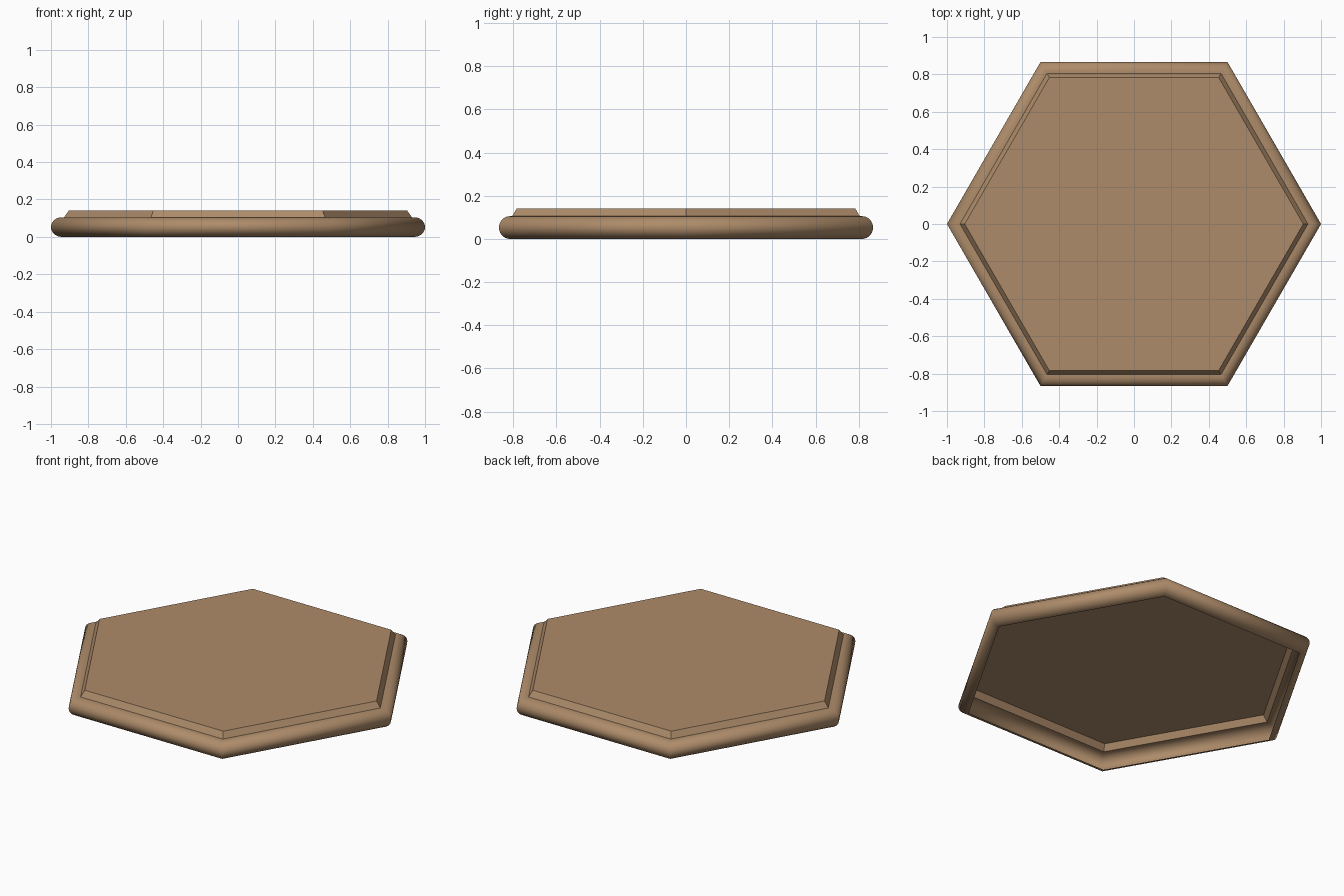
import bpy
import math

if "Cube" in bpy.data.objects:
    bpy.data.objects.remove(bpy.data.objects["Cube"])

SIDES = 6
wood = bpy.data.materials.new("warm brown")
wood.diffuse_color = (0.42, 0.26, 0.143, 1.0)
wood.use_nodes = True
wood.node_tree.nodes["Principled BSDF"].inputs["Base Color"].default_value = wood.diffuse_color


def hex_sweep(name, profile, cap, smooth):
    """Sweep a (radius, height) profile round six corners, as an open shell."""
    verts, faces = [], []
    for r, z in profile:
        for k in range(SIDES):
            a = math.tau * k / SIDES
            verts.append((r * math.cos(a), r * math.sin(a), z))
    for i in range(len(profile) - 1):
        for k in range(SIDES):
            n = (k + 1) % SIDES
            faces.append((i * SIDES + k, i * SIDES + n,
                          (i + 1) * SIDES + n, (i + 1) * SIDES + k))
    if cap:
        last = (len(profile) - 1) * SIDES
        faces.append(tuple(range(last, last + SIDES)))
    mesh = bpy.data.meshes.new(name)
    mesh.from_pydata(verts, [], faces)
    mesh.materials.append(wood)
    for poly in mesh.polygons:
        poly.use_smooth = smooth
    obj = bpy.data.objects.new(name, mesh)
    bpy.context.collection.objects.link(obj)
    return obj


# Rounded rim: half-round section, open underneath
STEPS = 14
rim = []
for i in range(STEPS + 1):
    t = -math.pi / 2 + math.pi * i / STEPS
    rim.append((0.942 + 0.058 * math.cos(t), 0.0525 + 0.0525 * math.sin(t)))
rim.append((0.93, 0.105))
hex_sweep("rounded_rim", rim, cap=False, smooth=True)

# Raised top panel with bevelled edge
hex_sweep("raised_top", [(0.93, 0.105), (0.905, 0.14)], cap=True, smooth=False)
